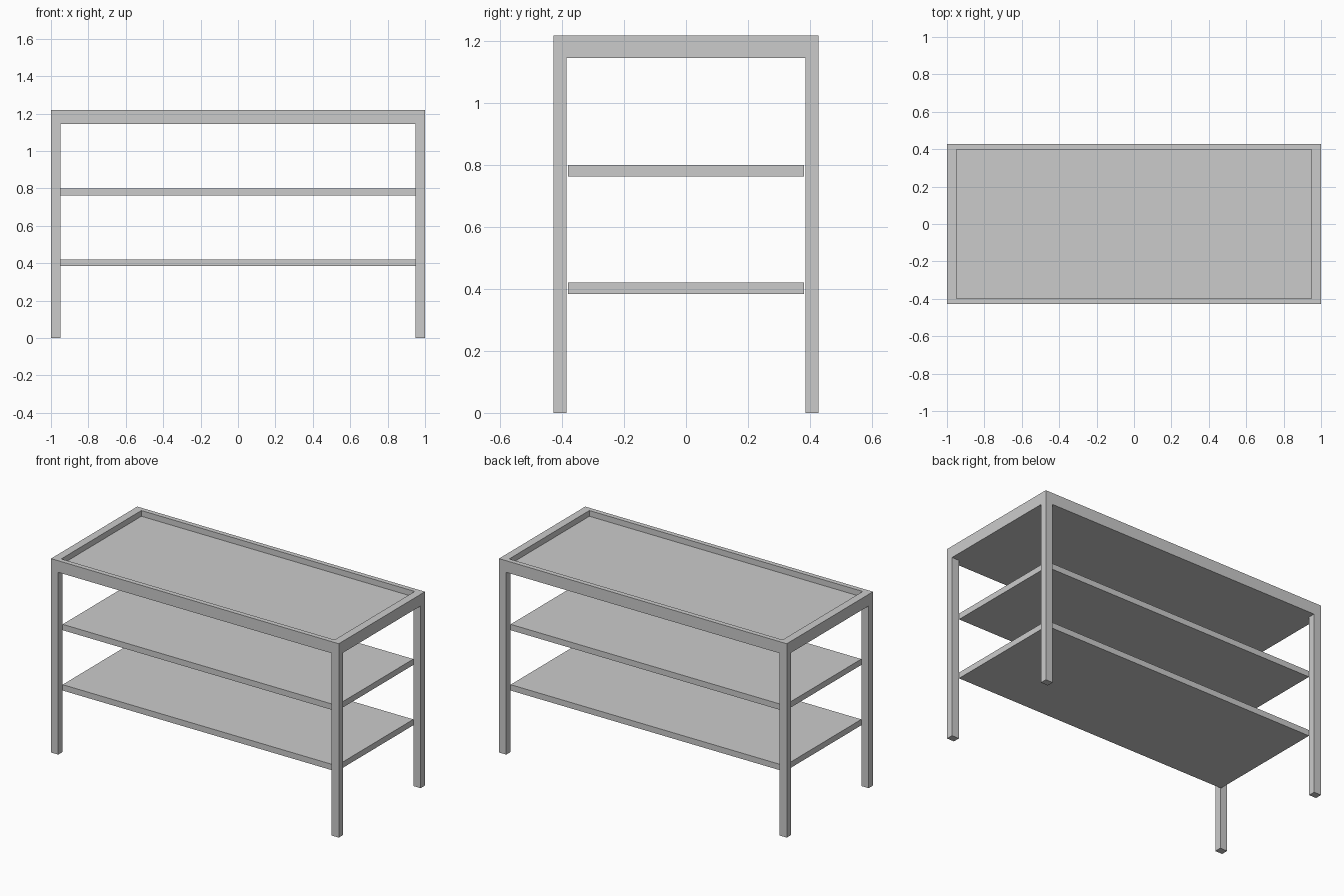
import bpy, bmesh

if "Cube" in bpy.data.objects:
    bpy.data.objects.remove(bpy.data.objects["Cube"])

HX, HY, TOP = 1.0, 0.428, 1.218      # outer half sizes and height
LX, LY = 0.05, 0.043                 # leg / rim section
APRON = 1.145                        # underside of the top tray
THICK = 0.037                        # board thickness


def finish(name, bm):
    mesh = bpy.data.meshes.new(name)
    bm.to_mesh(mesh)
    bm.free()
    ob = bpy.data.objects.new(name, mesh)
    bpy.context.collection.objects.link(ob)
    return ob


def box_bm(x0, x1, y0, y1, z0, z1):
    bm = bmesh.new()
    bmesh.ops.create_cube(bm, size=1)
    for v in bm.verts:
        v.co = (x1 if v.co.x > 0 else x0,
                y1 if v.co.y > 0 else y0,
                z1 if v.co.z > 0 else z0)
    return bm


# Top tray: box with its upper face inset and sunk inside the raised rim
bm = box_bm(-HX, HX, -HY, HY, APRON, TOP)
bm.normal_update()
top = max(bm.faces, key=lambda f: f.calc_center_median().z)
bmesh.ops.inset_region(bm, faces=[top], thickness=LY)
rim = list(top.verts)
for v in rim:
    v.co.x = (HX - LX) * (1 if v.co.x > 0 else -1)
panel = bmesh.ops.extrude_discrete_faces(bm, faces=[top])["faces"][0]
for v in panel.verts:
    v.co.z = APRON + THICK
finish("top_tray", bm)

# Four square legs under the tray corners
for side, sx in (("left", -1), ("right", 1)):
    for end, sy in (("front", -1), ("back", 1)):
        xs = sorted((sx * HX, sx * (HX - LX)))
        ys = sorted((sy * HY, sy * (HY - LY)))
        finish(f"{end}_{side}_leg", box_bm(*xs, *ys, 0, APRON))

# Two shelves fitted between the legs
for name, z in (("lower_shelf", 0.384), ("upper_shelf", 0.763)):
    finish(name, box_bm(-0.952, 0.952, -0.381, 0.381, z, z + THICK))
